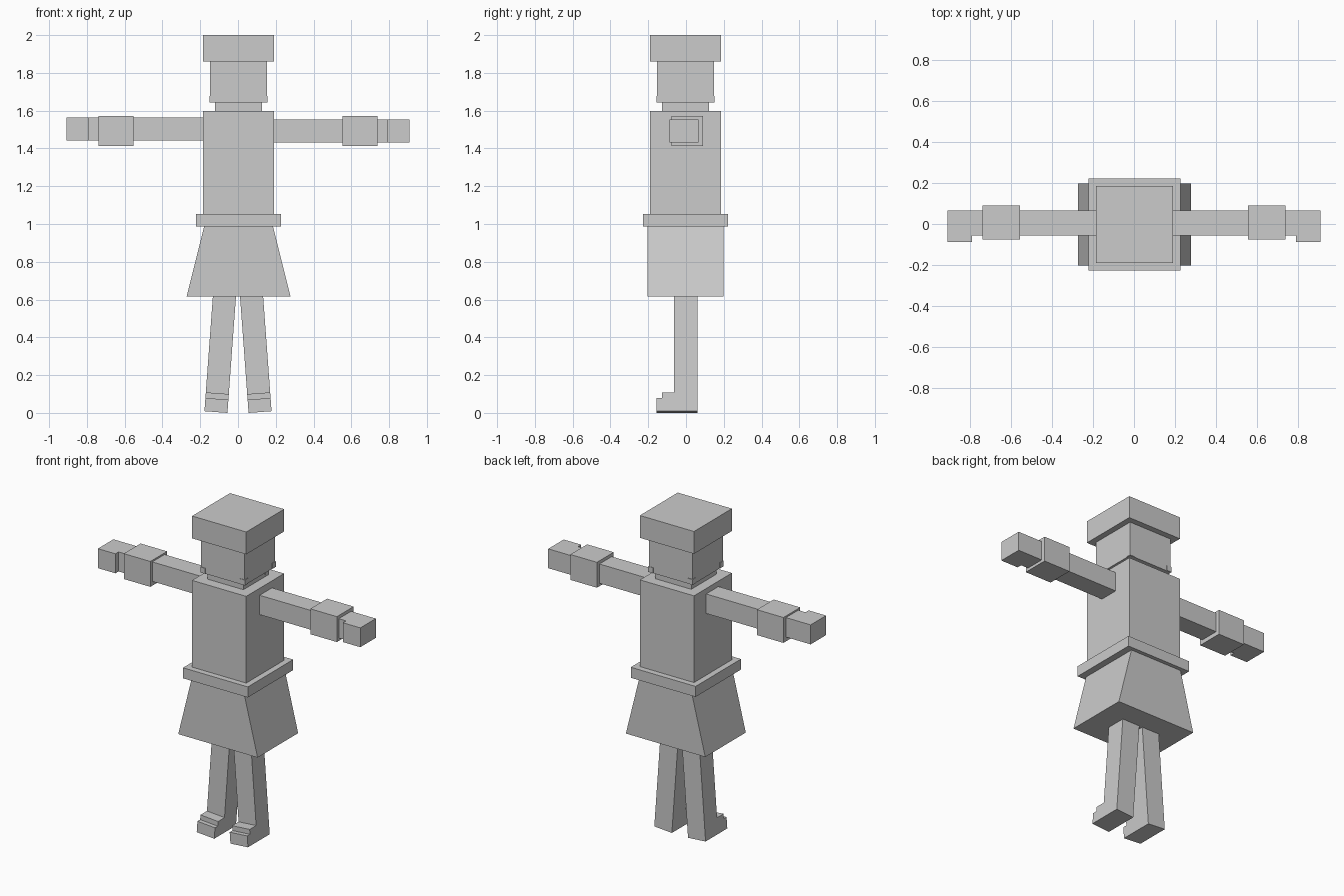
import bpy, bmesh, math
from mathutils import Matrix, Vector

if "Cube" in bpy.data.objects:
    bpy.data.objects.remove(bpy.data.objects["Cube"])

grey = bpy.data.materials.new("plain_grey")
grey.diffuse_color = (0.6, 0.6, 0.6, 1)
grey.use_nodes = True
grey.node_tree.nodes["Principled BSDF"].inputs["Base Color"].default_value = grey.diffuse_color


def finish(name, bm):
    bmesh.ops.recalc_face_normals(bm, faces=bm.faces)
    mesh = bpy.data.meshes.new(name)
    bm.to_mesh(mesh)
    bm.free()
    mesh.materials.append(grey)
    obj = bpy.data.objects.new(name, mesh)
    bpy.context.collection.objects.link(obj)
    return obj


def box(name, x, y, z, taper=1.0, taper_y=1.0):
    """Box from ranges; taper scales the top face in x and y."""
    bm = bmesh.new()
    bmesh.ops.create_cube(bm, size=1)
    for v in bm.verts:
        top = v.co.z > 0
        cx, cy = sum(x) / 2, sum(y) / 2
        v.co = Vector((cx + v.co.x * (x[1] - x[0]) * (taper if top else 1),
                       cy + v.co.y * (y[1] - y[0]) * (taper_y if top else 1),
                       z[1] if top else z[0]))
    return finish(name, bm)


def extrude_profile(name, points, x0, x1):
    """Side profile of (y, z) points extruded along x."""
    bm = bmesh.new()
    face = bm.faces.new([bm.verts.new((x0, y, z)) for y, z in points])
    ext = bmesh.ops.extrude_face_region(bm, geom=[face])
    verts = [g for g in ext["geom"] if isinstance(g, bmesh.types.BMVert)]
    bmesh.ops.translate(bm, verts=verts, vec=(x1 - x0, 0, 0))
    return finish(name, bm)


# Cap, head, neck
box("cap", (-0.185, 0.19), (-0.19, 0.185), (1.86, 2.0))
box("head", (-0.148, 0.153), (-0.153, 0.148), (1.642, 1.86))
box("neck", (-0.122, 0.126), (-0.126, 0.122), (1.59, 1.645))

# Small studs on the lower head corners and on the neck corners
for sx in (-1, 1):
    for sy in (-1, 1):
        for label, c, z in (("head", 0.137, 1.66), ("neck", 0.108, 1.626)):
            cx, cy, r = sx * c + 0.0025, sy * c - 0.0025, 0.017
            box(label + "_corner_stud", (cx - r, cx + r), (cy - r, cy + r),
                (z - r, z + r))

# Torso, belt, flared skirt
box("torso", (-0.185, 0.19), (-0.19, 0.185), (1.0, 1.597))
box("belt", (-0.222, 0.227), (-0.227, 0.222), (0.988, 1.054))
box("skirt", (-0.272, 0.278), (-0.203, 0.198), (0.616, 0.99), taper=0.66)

# Arms with cuffs and mitten hands
for side, s, z in (("left", -1, (1.441, 1.563)), ("right", 1, (1.432, 1.553))):
    def span(a, b):
        return tuple(sorted((s * a, s * b)))
    box(side + "_arm", span(0.17, 0.909), (-0.057, 0.065), z)
    box(side + "_cuff", span(0.554, 0.738), (-0.076, 0.09), (1.414, 1.573))
    box(side + "_hand", span(0.788, 0.909), (-0.088, -0.05), z)

# Splayed legs with stepped shoes, turned about the inner bottom edge
leg = [(0.06, 0), (0.06, 0.68), (-0.064, 0.68), (-0.064, 0.1),
       (-0.128, 0.1), (-0.128, 0.07), (-0.155, 0.07), (-0.155, 0)]
for side, s in (("left", -1), ("right", 1)):
    obj = extrude_profile(side + "_leg", leg, 0, s * 0.122)
    obj.data.transform(Matrix.Translation((s * 0.056, 0, 0))
                       @ Matrix.Rotation(-s * math.radians(4.2), 4, 'Y'))
